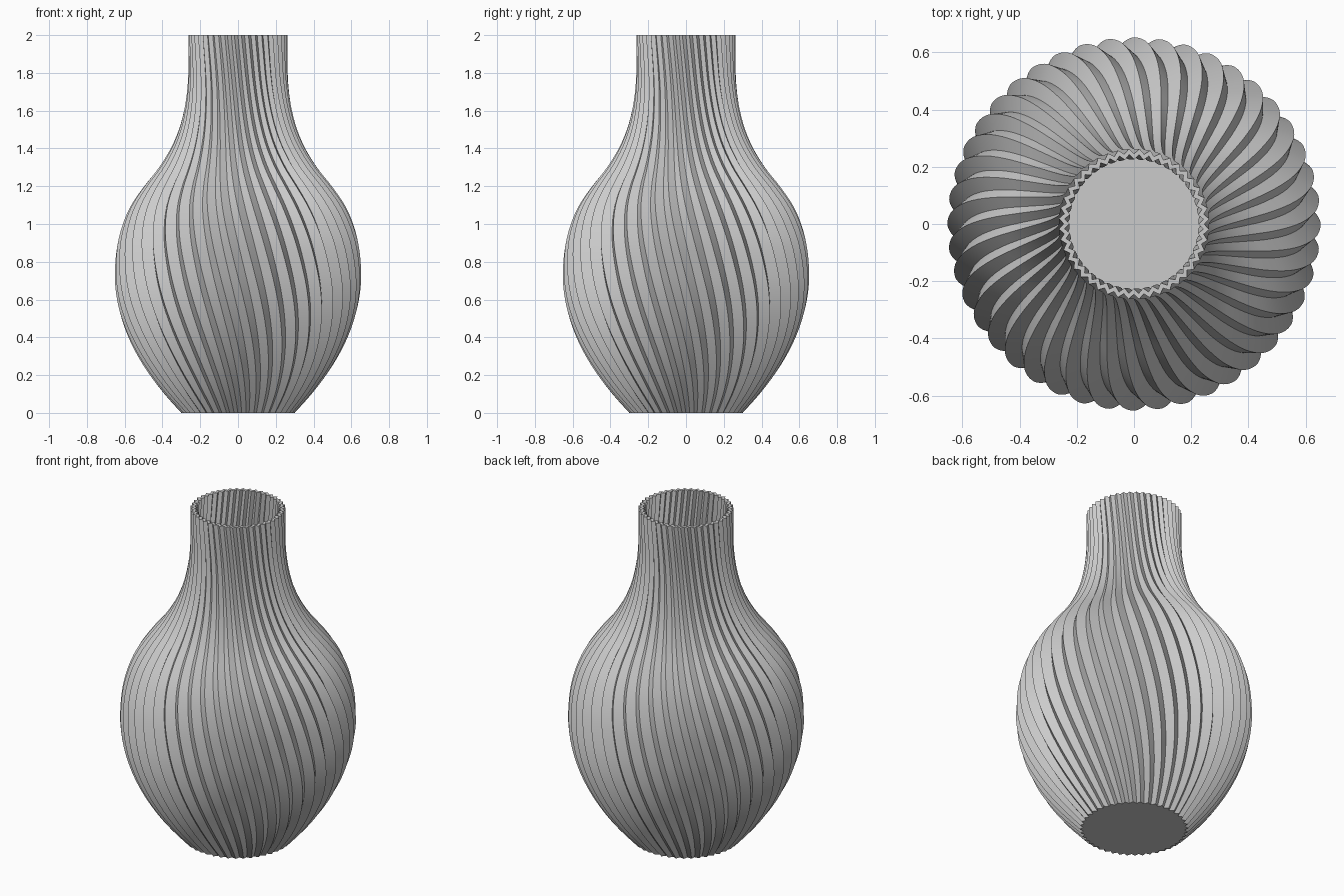
import bpy, bmesh, math

if "Cube" in bpy.data.objects:
    bpy.data.objects.remove(bpy.data.objects["Cube"])

TEETH = 44          # pleats around the vase
RINGS = 64          # rows up the wall
TWIST = math.radians(45)
DEPTH = 0.065       # pleat depth as a share of the radius
WALL = 0.02

# outer ridge profile (z, radius)
PROFILE = [(0, .30), (.1, .39), (.2, .467), (.3, .53), (.4, .58), (.5, .617), (.6, .641), (.72, .652),
           (.88, .641), (1.0, .61), (1.1, .565), (1.2, .497), (1.3, .418), (1.4, .356), (1.5, .313),
           (1.6, .286), (1.7, .27), (1.8, .263), (2.0, .263)]


def radius(z):
    # smooth Hermite interpolation through the profile
    n = len(PROFILE)

    def slope(k):
        a, b = PROFILE[max(k - 1, 0)], PROFILE[min(k + 1, n - 1)]
        return (b[1] - a[1]) / (b[0] - a[0])
    i = 0
    while i < n - 2 and z > PROFILE[i + 1][0]:
        i += 1
    (z0, r0), (z1, r1) = PROFILE[i], PROFILE[i + 1]
    h = z1 - z0
    t = (z - z0) / h
    return ((2*t**3 - 3*t*t + 1) * r0 + (t**3 - 2*t*t + t) * h * slope(i)
            + (3*t*t - 2*t**3) * r1 + (t**3 - t*t) * h * slope(i + 1))


bm = bmesh.new()


def ring(z, inset):
    verts = []
    for k in range(TEETH * 2):
        r = radius(z) * (1 - DEPTH * (k % 2)) - inset
        a = math.pi * k / TEETH - TWIST * (z - 0.72) / 2
        verts.append(bm.verts.new((r * math.cos(a), r * math.sin(a), z)))
    return verts


# outer wall going up, then inner wall going down to the floor
outer = [ring(2 * i / RINGS, 0) for i in range(RINGS + 1)]
inner = [ring(2 - (2 - WALL) * i / RINGS, WALL) for i in range(RINGS + 1)]
rows = outer + inner
for lo, hi in zip(rows, rows[1:]):
    for k in range(TEETH * 2):
        j = (k + 1) % (TEETH * 2)
        bm.faces.new((lo[k], lo[j], hi[j], hi[k]))

# base and inside floor
bm.faces.new(outer[0][::-1])
bm.faces.new(inner[-1])
bmesh.ops.recalc_face_normals(bm, faces=bm.faces[:])

mesh = bpy.data.meshes.new("pleated_vase")
bm.to_mesh(mesh)
bm.free()
vase = bpy.data.objects.new("pleated_vase", mesh)
bpy.context.collection.objects.link(vase)

# smooth along the pleats, sharp across them
bpy.context.view_layer.objects.active = vase
vase.select_set(True)
bpy.ops.object.shade_smooth_by_angle(angle=math.radians(30))
